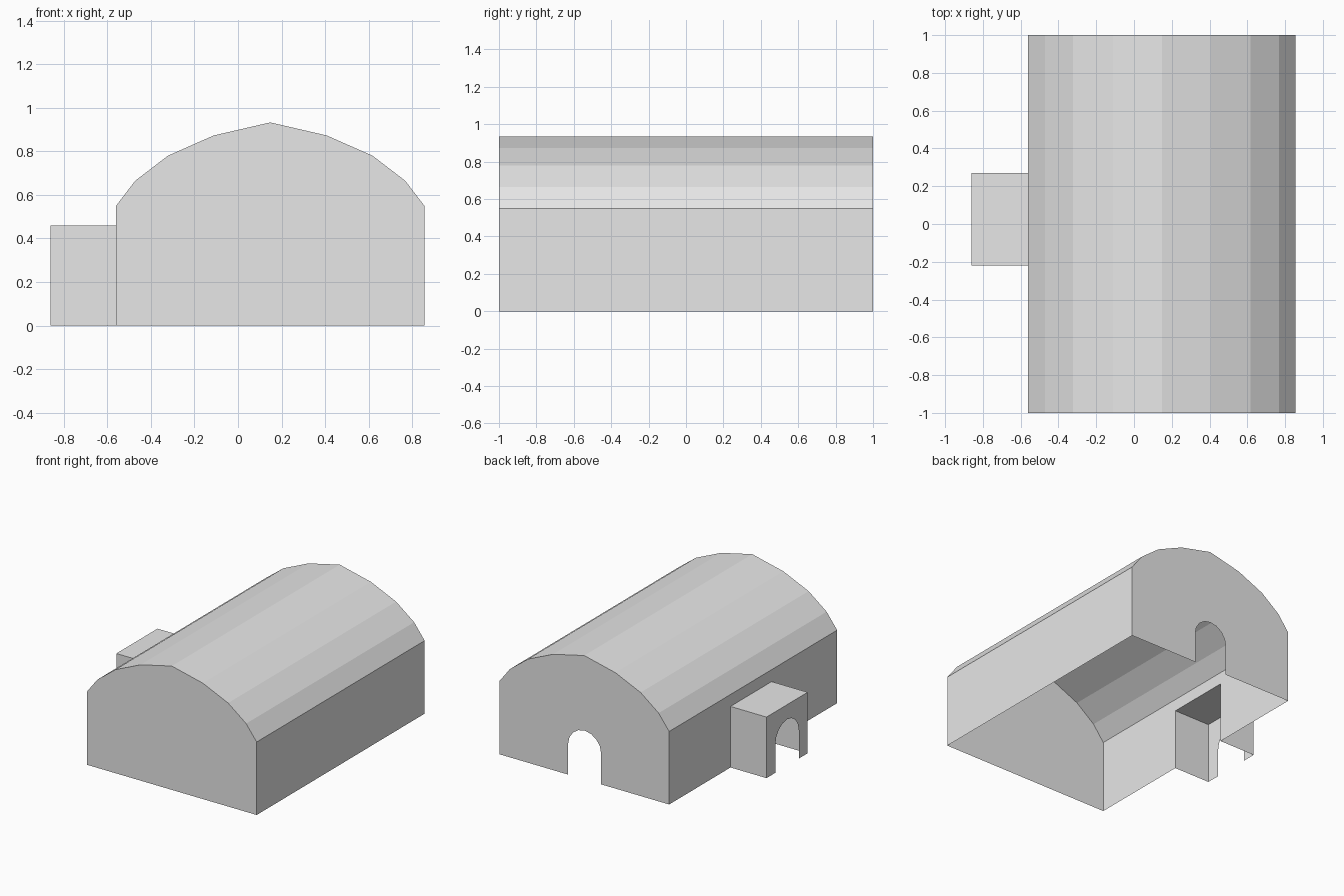
import bpy, bmesh, math

if "Cube" in bpy.data.objects:
    bpy.data.objects.remove(bpy.data.objects["Cube"])

stone = bpy.data.materials.new("pale_grey")
stone.diffuse_color = (0.8, 0.8, 0.8, 1)
stone.use_nodes = True
stone.node_tree.nodes["Principled BSDF"].inputs["Base Color"].default_value = stone.diffuse_color

CX, HALF, LEN, EAVE = 0.148, 0.708, 1.0, 0.55      # hall
PX, PY0, PY1, PH = -0.86, -0.22, 0.27, 0.46        # porch
LEFT, RIGHT = CX - HALF, CX + HALF


def build(name, faces):
    """Thin-walled mesh object from a list of polygons, welded at the corners."""
    bm = bmesh.new()
    for pts in faces:
        bm.faces.new([bm.verts.new(p) for p in pts])
    bmesh.ops.remove_doubles(bm, verts=bm.verts, dist=1e-5)
    bm.normal_update()
    me = bpy.data.meshes.new(name)
    bm.to_mesh(me)
    bm.free()
    me.materials.append(stone)
    ob = bpy.data.objects.new(name, me)
    bpy.context.collection.objects.link(ob)
    return ob


def arch(c, r, spring, n=8):
    """Outline of a round-headed doorway, from its low side to its high side."""
    head = [(c - r * math.cos(math.pi * i / n),
             spring + r * math.sin(math.pi * i / n)) for i in range(n + 1)]
    return [(c - r, 0)] + head + [(c + r, 0)]


# Vault profile, mirrored about the ridge
side = [(HALF, EAVE), (0.62, 0.665), (0.47, 0.78), (0.26, 0.873)]
profile = ([(CX - x, z) for x, z in side] + [(CX, 0.933)]
           + [(CX + x, z) for x, z in reversed(side)])

# Vaulted roof
build("vaulted_roof", [
    [(a[0], -LEN, a[1]), (b[0], -LEN, b[1]), (b[0], LEN, b[1]), (a[0], LEN, a[1])]
    for a, b in zip(profile, profile[1:])])

# End walls: plain front, back with an arched doorway
front = [(LEFT, 0), (RIGHT, 0)] + profile[::-1]
build("front_wall", [[(x, -LEN, z) for x, z in front]])
back = [(LEFT, 0)] + profile + [(RIGHT, 0)] + arch(CX - 0.003, 0.138, 0.23)[::-1]
build("back_wall", [[(x, LEN, z) for x, z in back]])

# Side walls: plain right, left open where the porch joins
build("right_wall", [[(RIGHT, -LEN, 0), (RIGHT, LEN, 0),
                      (RIGHT, LEN, EAVE), (RIGHT, -LEN, EAVE)]])
left = [(-LEN, 0), (-LEN, EAVE), (LEN, EAVE), (LEN, 0),
        (PY1, 0), (PY1, PH), (PY0, PH), (PY0, 0)]
build("left_wall", [[(LEFT, y, z) for y, z in reversed(left)]])

# Porch: arched face, two cheeks and a flat roof
face = ([(PY0, 0), (PY0, PH), (PY1, PH), (PY1, 0)]
        + arch((PY0 + PY1) / 2, 0.14, 0.21)[::-1])
build("porch", [
    [(PX, y, z) for y, z in reversed(face)],
    [(PX, PY0, 0), (LEFT, PY0, 0), (LEFT, PY0, PH), (PX, PY0, PH)],
    [(LEFT, PY1, 0), (PX, PY1, 0), (PX, PY1, PH), (LEFT, PY1, PH)],
    [(PX, PY0, PH), (LEFT, PY0, PH), (LEFT, PY1, PH), (PX, PY1, PH)]])

# Face every surface outward from the middle of the building
for ob in bpy.data.objects:
    mid = (-0.7, 0.025, 0.23) if ob.name == "porch" else (CX, 0, 0.3)
    bm = bmesh.new()
    bm.from_mesh(ob.data)
    bm.normal_update()
    for f in bm.faces:
        if sum(n * (v - m) for n, v, m in zip(f.normal, f.verts[0].co, mid)) < 0:
            f.normal_flip()
    bm.to_mesh(ob.data)
    bm.free()
